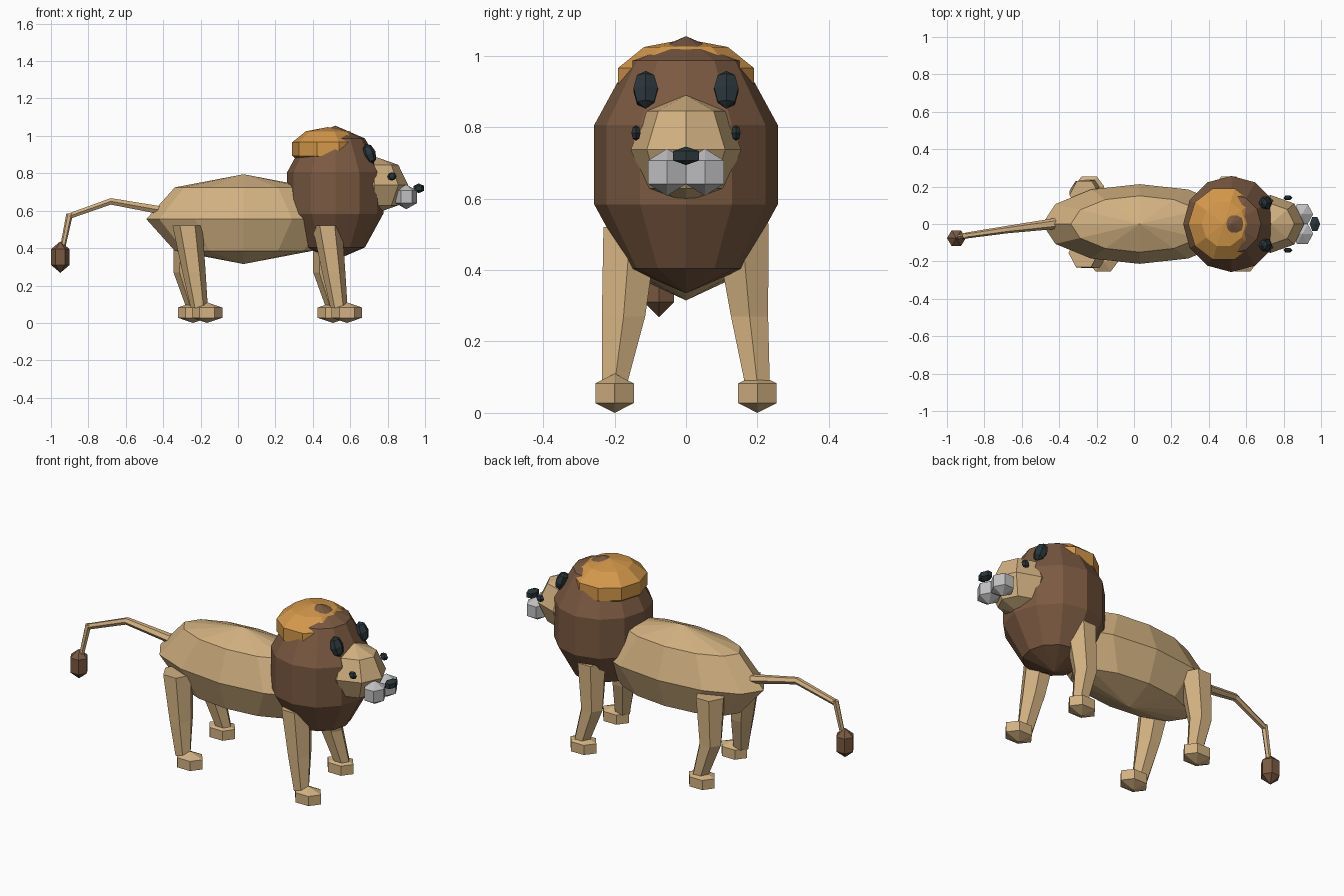
import bpy, bmesh, math
from mathutils import Vector, Matrix

cube = bpy.data.objects.get("Cube")
if cube:
    bpy.data.objects.remove(cube)


def material(name, *rgb):
    """Flat colour given as 0-255 display values."""
    col = [(c / 255 / 12.92) if c < 10 else ((c / 255 + .055) / 1.055) ** 2.4 for c in rgb] + [1]
    m = bpy.data.materials.new(name)
    m.use_nodes = True
    m.diffuse_color = col
    m.node_tree.nodes["Principled BSDF"].inputs["Base Color"].default_value = col
    return m


TAN = material("tan fur", 210, 177, 129)
BROWN = material("brown mane", 122, 89, 65)
ORANGE = material("orange tuft", 212, 152, 74)
DARK = material("dark slate", 42, 54, 58)
GREY = material("light grey", 192, 192, 194)


def finish(bm, name, mat):
    bmesh.ops.recalc_face_normals(bm, faces=bm.faces)
    mesh = bpy.data.meshes.new(name)
    bm.to_mesh(mesh)
    bm.free()
    mesh.materials.append(mat)
    obj = bpy.data.objects.new(name, mesh)
    bpy.context.collection.objects.link(obj)
    return obj


def ball(name, mat, centre, half, segs, rings, tilt=0):
    """Faceted sphere stretched so that its true extents match half."""
    bm = bmesh.new()
    bmesh.ops.create_uvsphere(bm, u_segments=segs, v_segments=rings, radius=1)
    # turn one column of vertices to face +x
    lead = max((v.co for v in bm.verts), key=lambda c: c.xy.length)
    bmesh.ops.rotate(bm, verts=bm.verts, matrix=Matrix.Rotation(-math.atan2(lead.y, lead.x), 3, 'Z'))
    size = [max(abs(v.co[i]) for v in bm.verts) for i in range(3)]
    bmesh.ops.scale(bm, verts=bm.verts, vec=[h / s for h, s in zip(half, size)])
    bmesh.ops.rotate(bm, verts=bm.verts, matrix=Matrix.Rotation(tilt, 3, 'Y'))
    bmesh.ops.translate(bm, verts=bm.verts, vec=centre)
    return finish(bm, name, mat)


def loft(name, mat, stations, sides, along):
    """Tube through (centre, half width, half depth) stations."""
    bm = bmesh.new()
    loops = []
    for centre, a, b in stations:
        loop = []
        for k in range(sides):
            t = math.tau * k / sides
            p, q = a * math.cos(t), b * math.sin(t)
            off = Vector((p, q, 0)) if along == 'Z' else Vector((0, p, q))
            loop.append(bm.verts.new(Vector(centre) + off))
        loops.append(loop)
    for lo, hi in zip(loops, loops[1:]):
        for k in range(sides):
            n = (k + 1) % sides
            bm.faces.new((lo[k], lo[n], hi[n], hi[k]))
    bm.faces.new(loops[0])
    bm.faces.new(loops[-1])
    return finish(bm, name, mat)


# Torso, mane and head
ball("body", TAN, (.03, 0, .555), (.52, .213, .24), 12, 4)
ball("mane", BROWN, (.52, 0, .695), (.257, .257, .36), 12, 5)
ball("mane_tuft", ORANGE, (.48, 0, .93), (.19, .19, .117), 10, 5)
ball("face", TAN, (.73, 0, .737), (.18, .155, .153), 8, 4)
ball("nose", DARK, (.967, 0, .72), (.028, .037, .026), 6, 3)

# Paired features of the head
for side, s in (("left", 1), ("right", -1)):
    ball(side + "_muzzle_pad", GREY, (.9, s * .053, .674), (.058, .053, .066), 6, 3)
    ball(side + "_eye", DARK, (.823, s * .14, .784), (.025, .013, .022), 6, 4)
    ball(side + "_ear", DARK, (.703, s * .113, .905), (.034, .034, .056), 6, 4, tilt=-.35)

# Legs: left ones bend at the knee and stand a little further back
for place, x in (("rear", -.27), ("front", .477)):
    top, foot = x, x + .105
    loft("right_" + place + "_leg", TAN, [
        ((top, -.155, .52), .08, .088),
        ((top + .035, -.175, .27), .062, .07),
        ((top + .063, -.2, .08), .046, .04)], 6, 'Z')
    ball("right_" + place + "_foot", TAN, (foot, -.2, .055), (.081, .054, .055), 6, 3)
    loft("left_" + place + "_leg", TAN, [
        ((top + .005, .155, .53), .08, .088),
        ((top - .01, .178, .27), .065, .06),
        ((top + .04, .2, .08), .046, .04)], 6, 'Z')
    ball("left_" + place + "_foot", TAN, (foot - .075, .2, .055), (.081, .054, .055), 6, 3)

# Tail
loft("tail", TAN, [
    ((-.4, .005, .6), .03, .025),
    ((-.68, -.03, .65), .02, .02),
    ((-.9, -.062, .572), .016, .018)], 6, 'X')
loft("tail_end", TAN, [
    ((-.9, -.062, .584), .018, .016),
    ((-.94, -.073, .39), .014, .014)], 6, 'Z')
ball("tail_tuft", BROWN, (-.95, -.076, .352), (.05, .042, .084), 6, 3)
